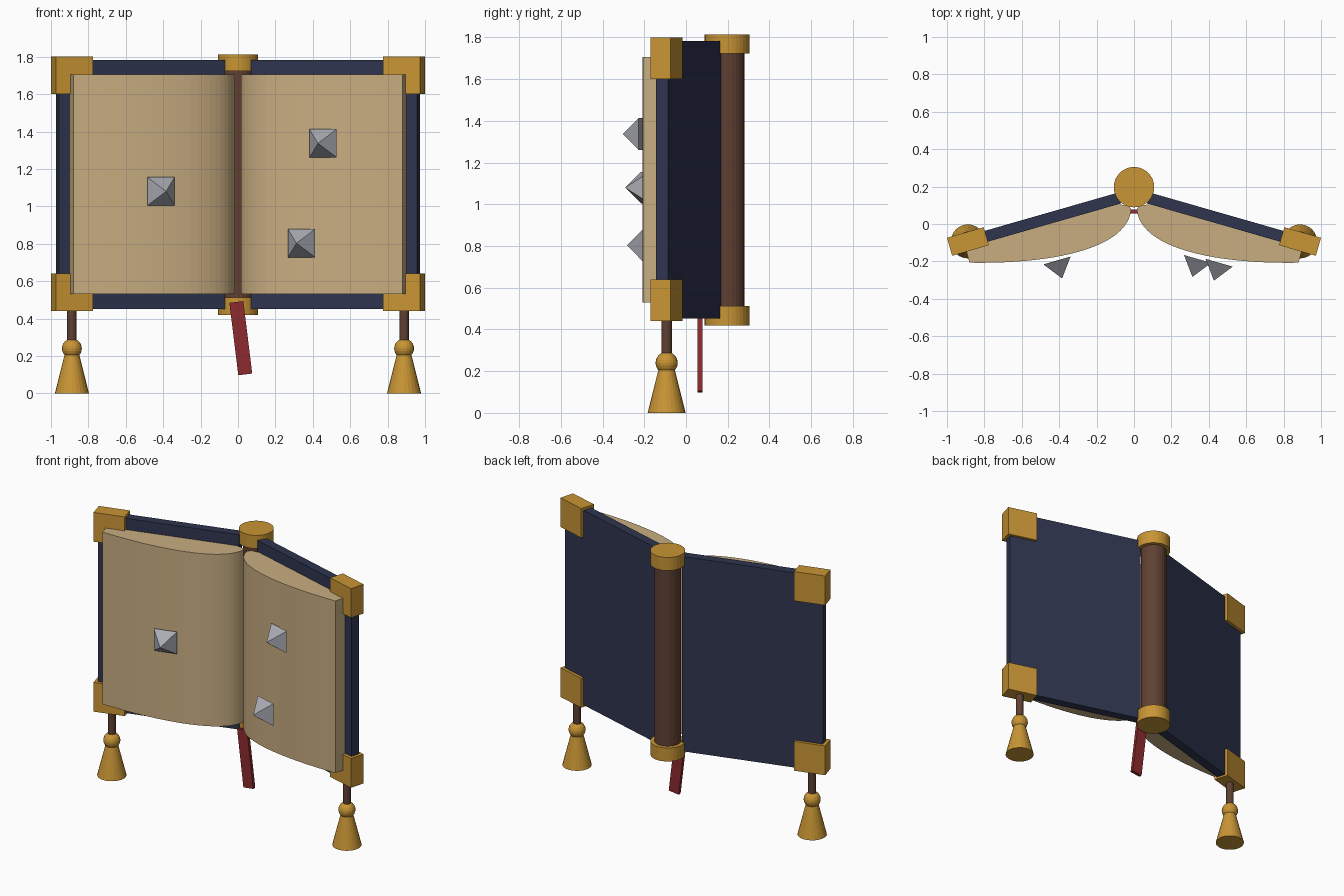
import bpy, bmesh, math
from mathutils import Matrix, Vector
from mathutils.geometry import interpolate_bezier

if "Cube" in bpy.data.objects:
    bpy.data.objects.remove(bpy.data.objects["Cube"])


def material(name, rgb):
    m = bpy.data.materials.new(name)
    m.diffuse_color = (*rgb, 1)
    m.use_nodes = True
    m.node_tree.nodes["Principled BSDF"].inputs["Base Color"].default_value = m.diffuse_color
    return m


GOLD = material("gold", (0.58, 0.30, 0.035))
NAVY = material("navy cloth", (0.028, 0.035, 0.078))
PAPER = material("parchment", (0.58, 0.42, 0.22))
BROWN = material("brown leather", (0.115, 0.052, 0.032))
RED = material("red ribbon", (0.27, 0.024, 0.028))
STEEL = material("steel", (0.40, 0.41, 0.45))
TILT = math.radians(16)


def finish(name, bm, mat):
    bmesh.ops.recalc_face_normals(bm, faces=bm.faces)
    mesh = bpy.data.meshes.new(name)
    bm.to_mesh(mesh)
    bm.free()
    mesh.materials.append(mat)
    ob = bpy.data.objects.new(name, mesh)
    bpy.context.collection.objects.link(ob)
    return ob


def box(name, centre, size, mat, turn=0, axis='Z'):
    bm = bmesh.new()
    bmesh.ops.create_cube(bm, size=1, matrix=Matrix.Translation(centre)
                          @ Matrix.Rotation(turn, 4, axis) @ Matrix.Diagonal((*size, 1)))
    return finish(name, bm, mat)


def column(name, x, y, z0, z1, r0, r1, mat, sides=24):
    bm = bmesh.new()
    bmesh.ops.create_cone(bm, cap_ends=True, segments=sides, radius1=r0, radius2=r1,
                          depth=z1 - z0, matrix=Matrix.Translation((x, y, (z0 + z1) / 2)))
    return finish(name, bm, mat)


def spike(name, x, y, z, turn):
    # square pyramid pointing to the front
    bm = bmesh.new()
    m = (Matrix.Translation((x, y, z)) @ Matrix.Rotation(turn, 4, 'Z')
         @ Matrix.Rotation(math.pi / 2, 4, 'X') @ Matrix.Translation((0, 0, 0.05))
         @ Matrix.Rotation(math.pi / 4, 4, 'Z'))
    bmesh.ops.create_cone(bm, cap_ends=True, segments=4, radius1=0.107, radius2=0,
                          depth=0.1, matrix=m)
    return finish(name, bm, STEEL)


def pages(name, s):
    # curved page block: bezier front, straight fore edge and back
    curve = interpolate_bezier(Vector((0.015, 0.08)), Vector((0.03, -0.12)),
                               Vector((0.40, -0.215)), Vector((0.88, -0.207)), 24)
    outline = [(p.x, p.y) for p in curve] + [(0.90, -0.129), (0.09, 0.105), (0.03, 0.1)]
    bm = bmesh.new()
    face = bm.faces.new([bm.verts.new((s * x, y, 0.53)) for x, y in outline])
    ext = bmesh.ops.extrude_face_region(bm, geom=[face])
    top = [v for v in ext["geom"] if isinstance(v, bmesh.types.BMVert)]
    bmesh.ops.translate(bm, verts=top, vec=(0, 0, 1.175))
    return finish(name, bm, PAPER)


# spine with end caps
column("spine", 0, 0.197, 0.45, 1.77, 0.083, 0.083, BROWN)
column("spine_cap_top", 0, 0.197, 1.723, 1.813, 0.108, 0.108, GOLD, 32)
column("spine_cap_bottom", 0, 0.197, 0.42, 0.512, 0.108, 0.108, GOLD, 32)

# bookmark ribbon
box("bookmark_ribbon", (0.015, 0.067, 0.295), (0.075, 0.022, 0.39), RED,
    math.radians(-7), 'Y')

# everything mirrored on the two halves
for s, side in ((-1, "left"), (1, "right")):
    turn = -s * TILT
    box(f"cover_{side}", (s * 0.5215, 0.0115, 1.117), (0.923, 0.06, 1.33), NAVY, turn)
    pages(f"pages_{side}", s)
    for z, level in ((0.54, "bottom"), (1.70, "top")):
        box(f"corner_{side}_{level}", (s * 0.888, -0.0935, z), (0.204, 0.1, 0.2), GOLD, turn)
    # hanging tassel
    column(f"tassel_cord_{side}", s * 0.888, -0.093, 0.24, 0.46, 0.025, 0.025, BROWN, 16)
    column(f"tassel_skirt_{side}", s * 0.888, -0.093, 0, 0.22, 0.091, 0.036, GOLD)
    bm = bmesh.new()
    bmesh.ops.create_uvsphere(bm, u_segments=20, v_segments=12, radius=0.053,
                              matrix=Matrix.Translation((s * 0.888, -0.093, 0.24)))
    finish(f"tassel_knot_{side}", bm, GOLD)

# pyramid studs on the pages
spike("stud_left", -0.412, -0.195, 1.08, TILT)
spike("stud_right_upper", 0.455, -0.207, 1.337, -TILT)
spike("stud_right_lower", 0.34, -0.187, 0.803, -TILT)
